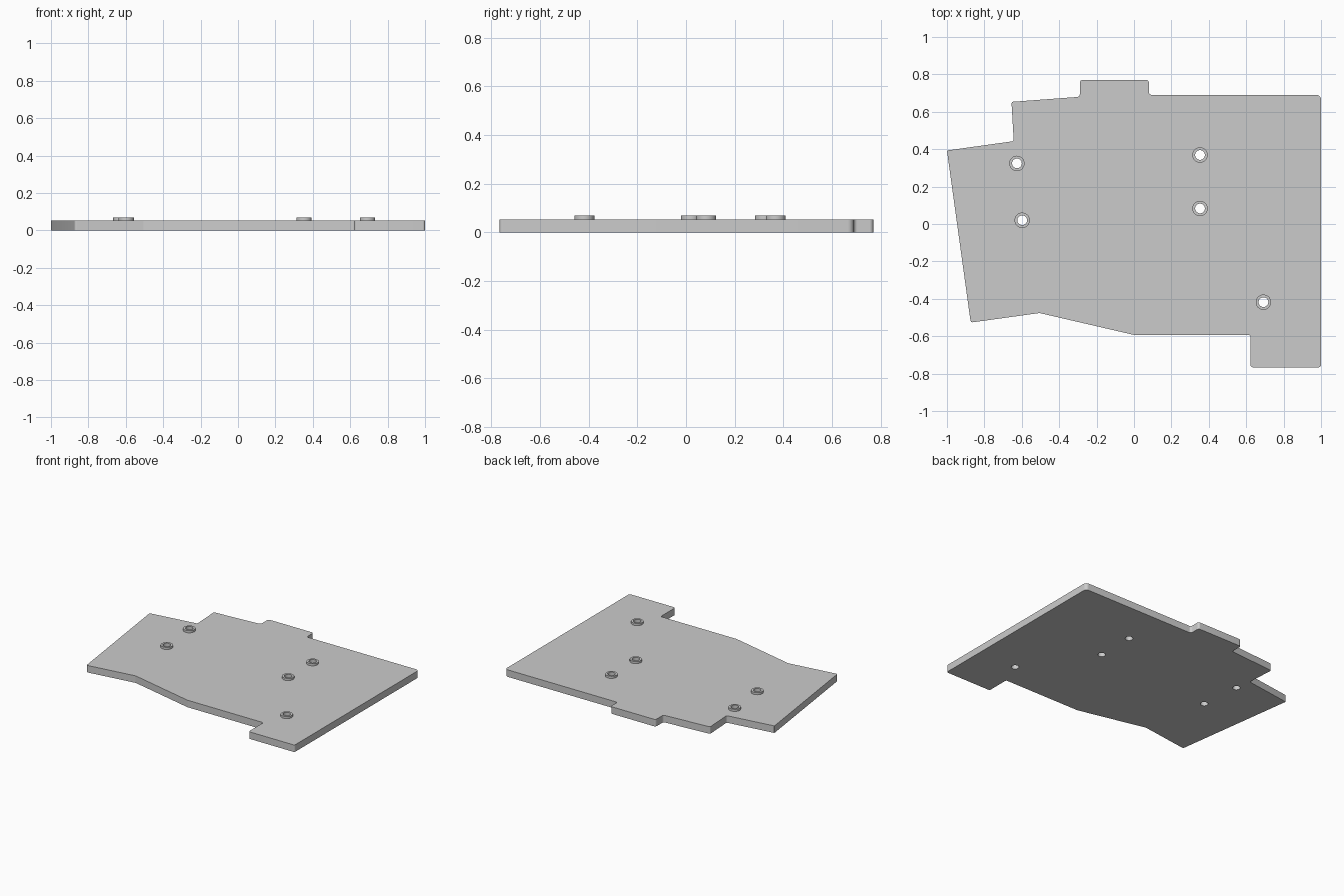
import bpy
import bmesh
import math
from mathutils import Vector

old = bpy.data.objects.get("Cube")
if old:
    bpy.data.objects.remove(old, do_unlink=True)

PLATE_TOP, BOSS_TOP = 0.052, 0.068
BOSS_R, BORE_R = 0.041, 0.026
COLOUR = (0.6, 0.6, 0.6, 1)

grey = bpy.data.materials.new("plain grey")
grey.use_nodes = True
grey.diffuse_color = COLOUR
grey.node_tree.nodes["Principled BSDF"].inputs["Base Color"].default_value = COLOUR


def circle(centre, radius, steps=32):
    angles = [math.tau * i / steps for i in range(steps)]
    return [Vector((centre[0] + radius * math.cos(a), centre[1] + radius * math.sin(a))) for a in angles]


def fillet(corners, steps=6):
    """Round each (x, y, radius) corner with a tangent arc."""
    pts = []
    for i, (x, y, r) in enumerate(corners):
        p = Vector((x, y))
        u = (Vector(corners[i - 1][:2]) - p).normalized()
        v = (Vector(corners[(i + 1) % len(corners)][:2]) - p).normalized()
        half = math.acos(u.dot(v)) / 2
        centre = p + (u + v).normalized() * (r / math.sin(half))
        start = p + u * (r / math.tan(half)) - centre
        end = p + v * (r / math.tan(half)) - centre
        for k in range(steps + 1):
            pts.append(centre + start.lerp(end, k / steps).normalized() * r)
    return pts


def extruded(name, loops, z0, z1):
    """Solid between two heights from an outer loop and any hole loops."""
    curve = bpy.data.curves.new(name + " profile", 'CURVE')
    curve.dimensions = '2D'
    curve.fill_mode = 'BOTH'
    curve.extrude = (z1 - z0) / 2
    for loop in loops:
        spline = curve.splines.new('POLY')
        spline.points.add(len(loop) - 1)
        for point, co in zip(spline.points, loop):
            point.co = (co.x, co.y, 0, 1)
        spline.use_cyclic_u = True
    temp = bpy.data.objects.new(name + " temp", curve)
    bpy.context.collection.objects.link(temp)
    bpy.context.view_layer.update()
    mesh = bpy.data.meshes.new_from_object(temp.evaluated_get(bpy.context.evaluated_depsgraph_get()))
    bpy.data.objects.remove(temp, do_unlink=True)
    bpy.data.curves.remove(curve)

    # weld caps to walls and stand at the right height
    bm = bmesh.new()
    bm.from_mesh(mesh)
    bmesh.ops.remove_doubles(bm, verts=bm.verts, dist=0.0001)
    bmesh.ops.translate(bm, verts=bm.verts, vec=(0, 0, (z0 + z1) / 2))
    bmesh.ops.recalc_face_normals(bm, faces=bm.faces)
    bm.to_mesh(mesh)
    bm.free()
    mesh.name = name
    mesh.materials.clear()
    mesh.materials.append(grey)
    obj = bpy.data.objects.new(name, mesh)
    bpy.context.collection.objects.link(obj)
    bpy.ops.object.select_all(action='DESELECT')
    obj.select_set(True)
    bpy.context.view_layer.objects.active = obj
    bpy.ops.object.shade_smooth_by_angle(angle=math.radians(30))


# plate outline: x, y, corner radius
outline = [
    (1.0, 0.69, 0.025), (0.08, 0.69, 0.015), (0.08, 0.77, 0.015),
    (-0.29, 0.77, 0.015), (-0.29, 0.68, 0.015), (-0.655, 0.653, 0.01),
    (-0.643, 0.443, 0.01), (-1.0, 0.393, 0.005), (-0.873, -0.527, 0.012),
    (-0.505, -0.476, 0.02), (0.0, -0.593, 0.02), (0.623, -0.593, 0.01),
    (0.623, -0.766, 0.012), (1.0, -0.766, 0.012),
]
mounts = [(-0.626, 0.324), (-0.598, 0.02), (0.353, 0.369), (0.353, 0.083), (0.692, -0.418)]

# base plate with through holes
extruded("base_plate", [fillet(outline)] + [circle(m, BORE_R) for m in mounts], 0, PLATE_TOP)

# raised collars around the holes
for i, m in enumerate(mounts):
    extruded(f"mount_collar_{i + 1}", [circle(m, BOSS_R), circle(m, BORE_R)], PLATE_TOP, BOSS_TOP)
